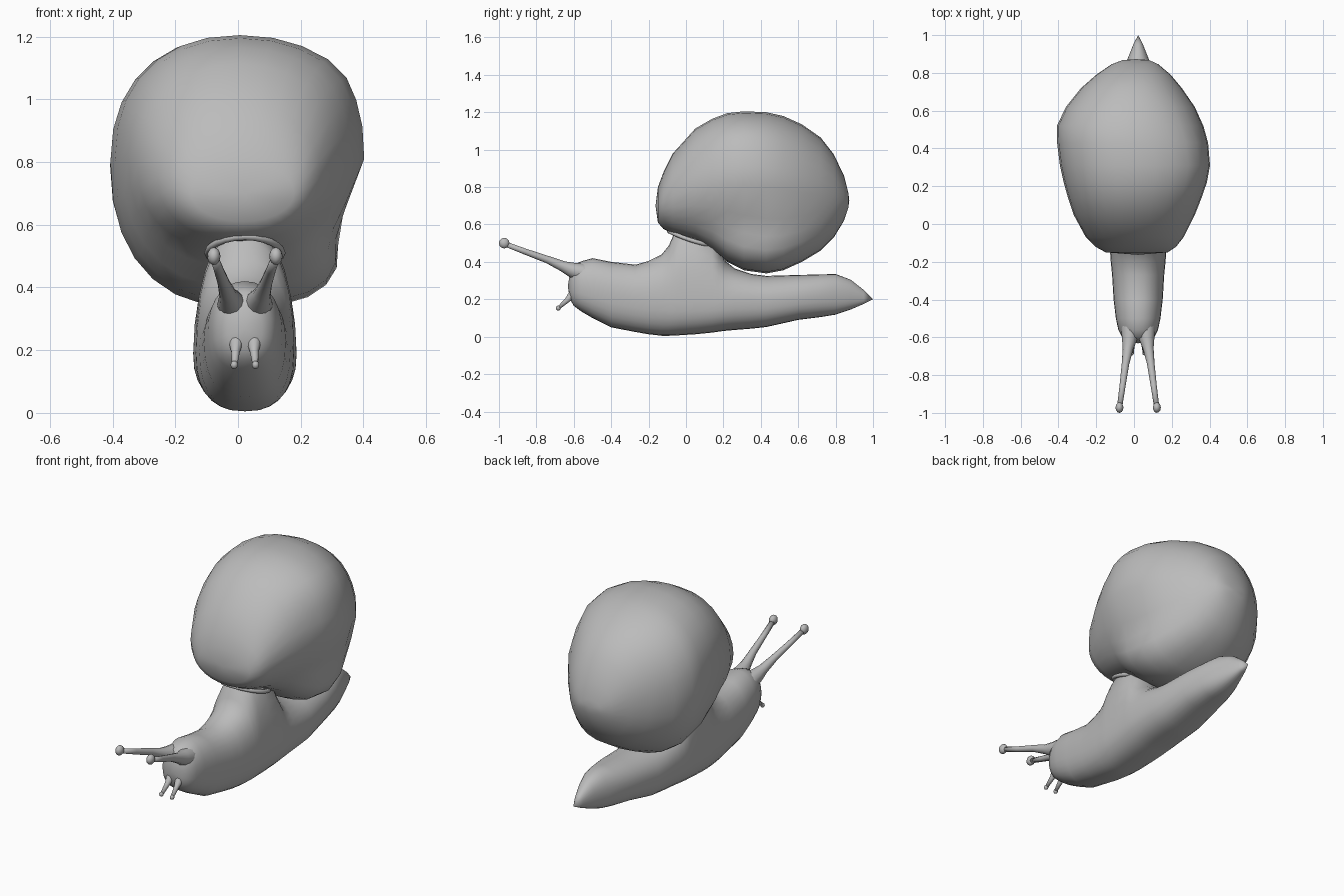
import bpy, bmesh, math
from mathutils import Vector

grey = bpy.data.materials.new("plain grey")
grey.diffuse_color = (0.5, 0.5, 0.5, 1)


def finish(name, bm):
    bmesh.ops.recalc_face_normals(bm, faces=bm.faces)
    me = bpy.data.meshes.new(name)
    bm.to_mesh(me)
    bm.free()
    me.materials.append(grey)
    for p in me.polygons:
        p.use_smooth = True
    ob = bpy.data.objects.new(name, me)
    bpy.context.collection.objects.link(ob)
    return ob


def skin(name, rings, start, end):
    """Bridge rings of points and close both ends onto a pole."""
    bm = bmesh.new()
    loops = [[bm.verts.new(p) for p in r] for r in rings]
    n = len(loops[0])
    for a, b in zip(loops, loops[1:]):
        for i in range(n):
            j = (i + 1) % n
            bm.faces.new((a[i], a[j], b[j], b[i]))
    for loop, pole in ((loops[0], start), (loops[-1], end)):
        v = bm.verts.new(pole)
        for i in range(n):
            bm.faces.new((loop[i], loop[(i + 1) % n], v))
    return finish(name, bm)


def section(y, z0, z1, x0, x1, zm, top, low_left, low_right, n=28):
    """Upright oval: bottom, top, left, right, height of widest point, roundness."""
    cx, hw = (x0 + x1) / 2, (x1 - x0) / 2
    ring = []
    for i in range(n):
        t = 2 * math.pi * i / n
        c, s = math.cos(t), math.sin(t)
        e = 2 / (top if s > 0 else low_right if c > 0 else low_left)
        px, pz = math.copysign(abs(c) ** e, c), math.copysign(abs(s) ** e, s)
        ring.append((cx + hw * px, y, zm + pz * ((z1 - zm) if s > 0 else (zm - z0))))
    return ring


def tube(name, path, radii, n=12):
    """Tapered round stalk along a path."""
    pts = [Vector(p) for p in path]
    rings = []
    for i, p in enumerate(pts):
        d = (pts[min(i + 1, len(pts) - 1)] - pts[max(i - 1, 0)]).normalized()
        u = d.cross(Vector((1, 0, 0))).normalized()
        v = d.cross(u)
        rings.append([p + radii[i] * (math.cos(a) * u + math.sin(a) * v)
                      for a in (2 * math.pi * k / n for k in range(n))])
    return skin(name, rings, pts[0], pts[-1])


def ball(name, loc, r, stretch):
    bm = bmesh.new()
    bmesh.ops.create_uvsphere(bm, u_segments=12, v_segments=8, radius=r)
    bmesh.ops.scale(bm, vec=stretch, verts=bm.verts)
    bmesh.ops.translate(bm, vec=loc, verts=bm.verts)
    return finish(name, bm)


CX = 0.022

# Body, foot and the neck rising into the shell: y, bottom, top, half width, widest height
body = [(-0.62, 0.20, 0.34, 0.055, 0.27), (-0.60, 0.165, 0.385, 0.085, 0.27),
        (-0.56, 0.135, 0.403, 0.105, 0.27), (-0.50, 0.10, 0.42, 0.118, 0.26),
        (-0.40, 0.05, 0.40, 0.13, 0.235), (-0.27, 0.025, 0.385, 0.138, 0.21),
        (-0.20, 0.013, 0.405, 0.145, 0.20), (-0.13, 0.005, 0.44, 0.15, 0.20),
        (-0.09, 0.005, 0.49, 0.153, 0.195), (-0.065, 0.006, 0.55, 0.155, 0.19),
        (-0.03, 0.008, 0.59, 0.157, 0.19), (0.05, 0.013, 0.60, 0.16, 0.19),
        (0.14, 0.022, 0.56, 0.164, 0.19), (0.175, 0.027, 0.48, 0.165, 0.19),
        (0.205, 0.031, 0.41, 0.165, 0.19), (0.26, 0.036, 0.365, 0.164, 0.195),
        (0.35, 0.043, 0.335, 0.16, 0.195), (0.43, 0.052, 0.325, 0.155, 0.19),
        (0.60, 0.09, 0.33, 0.135, 0.21), (0.72, 0.105, 0.333, 0.11, 0.22),
        (0.80, 0.118, 0.335, 0.085, 0.22), (0.88, 0.145, 0.305, 0.054, 0.22),
        (0.95, 0.175, 0.25, 0.026, 0.21)]
skin("body", [section(y, a, b, CX - w, CX + w, m, 2.15, 2.5, 2.5) for y, a, b, w, m in body],
     (CX, -0.632, 0.27), (CX, 1.0, 0.2))

# Shell: y, bottom, top, left, right, height of widest point, roundness
# of the top, lower left and lower right
shell = [(-0.15, 0.61, 0.80, -0.15, 0.18, 0.70, 2.0, 2.0, 2.0),
         (-0.12, 0.575, 0.88, -0.205, 0.225, 0.72, 2.05, 2.1, 2.2),
         (-0.07, 0.55, 0.98, -0.255, 0.265, 0.75, 2.1, 2.2, 2.4),
         (0.05, 0.515, 1.113, -0.32, 0.325, 0.79, 2.15, 2.3, 2.7),
         (0.14, 0.465, 1.165, -0.35, 0.36, 0.81, 2.2, 2.3, 2.8),
         (0.22, 0.40, 1.195, -0.372, 0.388, 0.81, 2.25, 2.3, 2.8),
         (0.31, 0.355, 1.205, -0.392, 0.405, 0.81, 2.25, 2.3, 2.9),
         (0.43, 0.338, 1.20, -0.407, 0.395, 0.80, 2.25, 2.3, 3.0),
         (0.52, 0.355, 1.18, -0.408, 0.37, 0.79, 2.2, 2.25, 3.0),
         (0.62, 0.40, 1.135, -0.36, 0.325, 0.77, 2.2, 2.2, 2.8),
         (0.72, 0.46, 1.065, -0.28, 0.255, 0.76, 2.1, 2.1, 2.5),
         (0.79, 0.53, 0.975, -0.20, 0.195, 0.755, 2.1, 2.1, 2.2),
         (0.845, 0.62, 0.86, -0.12, 0.13, 0.74, 2.0, 2.0, 2.0),
         (0.868, 0.69, 0.77, -0.06, 0.08, 0.73, 2.0, 2.0, 2.0)]
rings = []
for s in shell:
    ring = []
    for x, y, z in section(*s):
        # flattened band under the whorl on the right, fuller shoulder above it
        if x > 0.1:
            k = min(1, (x - 0.1) / 0.15) * max(0, 1 - abs(y - 0.33) / 0.5)
            x += k * (0.022 * math.exp(-((z - 1.1) / 0.1) ** 2)
                      - 0.075 * math.exp(-((z - 0.59) / 0.12) ** 2))
        ring.append((x, y, z))
    rings.append(ring)
skin("shell", rings, (0.02, -0.163, 0.70), (0.01, 0.873, 0.73))

# Thin rim of the shell opening, following the sloped underside
bm = bmesh.new()
grid = []
for i in range(24):
    a = 2 * math.pi * i / 24
    c, s = math.cos(a), math.sin(a)
    y = 0.045 + 0.135 * s
    z = 0.557 - 0.30 * (y + 0.07) - 0.012 * c * c
    grid.append([bm.verts.new((CX + (0.118 + 0.012 * math.cos(b)) * c, y + 0.012 * math.cos(b) * s,
                               z + 0.012 * math.sin(b)))
                 for b in (2 * math.pi * k / 8 for k in range(8))])
for i in range(24):
    for k in range(8):
        a, b = grid[i], grid[(i + 1) % 24]
        bm.faces.new((a[k], a[(k + 1) % 8], b[(k + 1) % 8], b[k]))
finish("shell_rim", bm)

# Eye stalks and feelers, mirrored about the body centre
for side, s in (("left", -1), ("right", 1)):
    tube(side + "_eye_stalk",
         [(CX + s * 0.038, -0.50, 0.33), (CX + s * 0.04, -0.56, 0.343), (CX + s * 0.046, -0.61, 0.357),
          (CX + s * 0.054, -0.66, 0.377), (CX + s * 0.067, -0.74, 0.412),
          (CX + s * 0.083, -0.86, 0.455), (CX + s * 0.097, -0.96, 0.493)],
         [0.05, 0.05, 0.04, 0.028, 0.02, 0.016, 0.014])
    ball(side + "_eye", (CX + s * 0.099, -0.972, 0.50), 0.028, (0.75, 1, 1))
    tube(side + "_feeler",
         [(CX + s * 0.026, -0.55, 0.262), (CX + s * 0.028, -0.60, 0.235), (CX + s * 0.03, -0.635, 0.195),
          (CX + s * 0.033, -0.68, 0.155)],
         [0.035, 0.026, 0.014, 0.009])
    ball(side + "_feeler_tip", (CX + s * 0.034, -0.683, 0.153), 0.013, (0.9, 1, 1))
